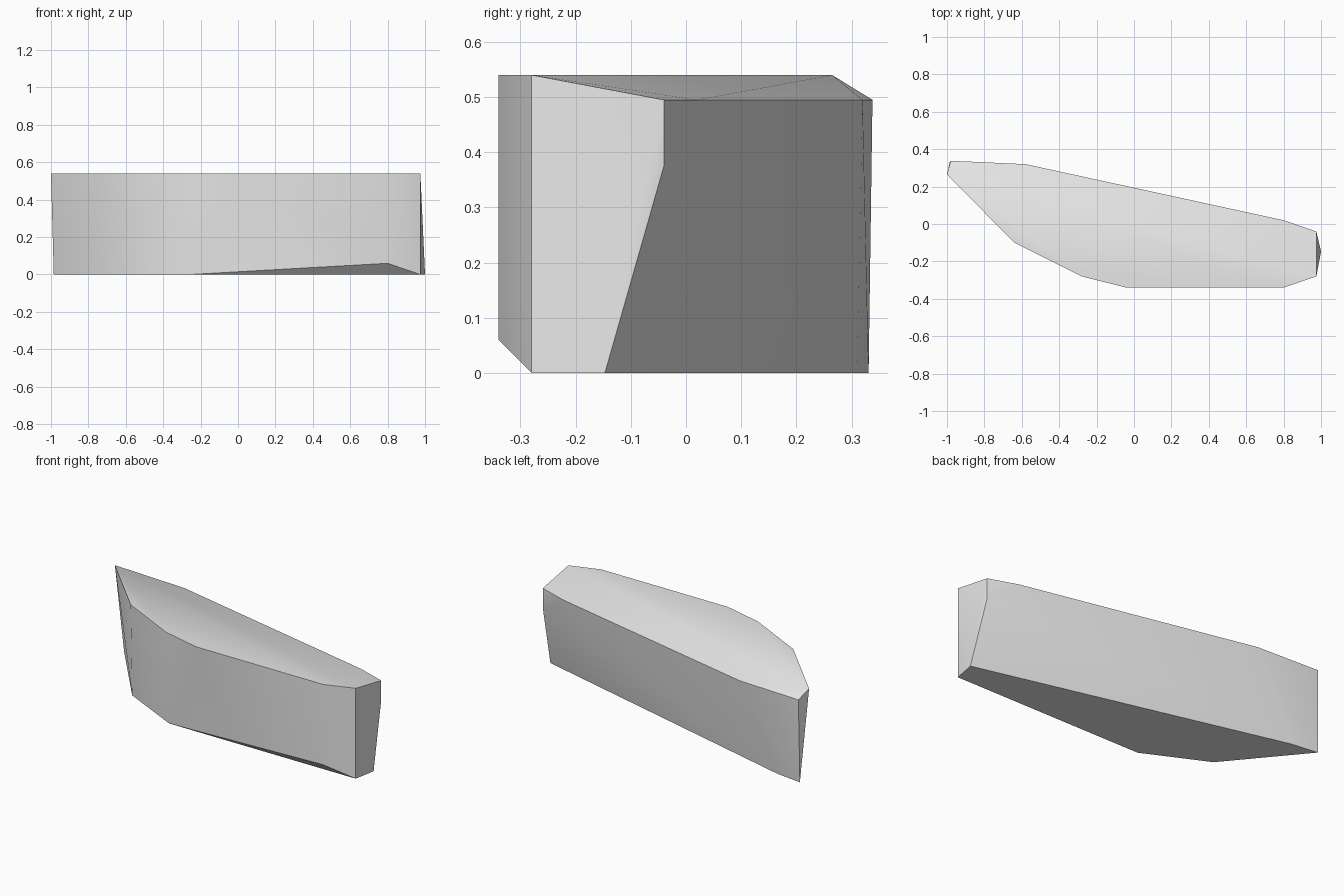
import bpy
import bmesh
import math

cube = bpy.data.objects.get("Cube")
if cube:
    bpy.data.objects.remove(cube, do_unlink=True)

# Material
grey = bpy.data.materials.new("plain_grey")
grey.use_nodes = True
colour = (0.8, 0.8, 0.8, 1)
grey.diffuse_color = colour
grey.node_tree.nodes["Principled BSDF"].inputs["Base Color"].default_value = colour

HIGH, RIM = 0.54, 0.495

# Front rim of the top, left end to right end
front = [(-1, 0.265), (-0.64, -0.10), (-0.28, -0.28),
         (-0.04, -0.34), (0.8, -0.34), (0.975, -0.28)]
# Lower back rim of the top
back = [(-0.98, 0.338), (-0.58, 0.32), (0.8, 0.02), (0.975, -0.04)]
# Flat underside
base = [(-0.985, 0.331), (-0.63, -0.10), (-0.26, -0.28),
        (0.975, -0.28), (1, -0.147), (-0.82, 0.31)]

points = [(x, y, HIGH) for x, y in front]
points += [(x, y, RIM) for x, y in back]
points += [(x, y, 0) for x, y in base]
# Raised front toe and notch of the end face
points += [(0.8, -0.34, 0.06), (0.975, -0.04, 0.375)]

# Faceted block wrapped around the rims
bm = bmesh.new()
for p in points:
    bm.verts.new(p)
bmesh.ops.convex_hull(bm, input=bm.verts[:])
bmesh.ops.dissolve_limit(bm, angle_limit=math.radians(0.5),
                         verts=bm.verts[:], edges=bm.edges[:])
bmesh.ops.recalc_face_normals(bm, faces=bm.faces[:])

mesh = bpy.data.meshes.new("faceted_block")
bm.to_mesh(mesh)
bm.free()
mesh.materials.append(grey)
block = bpy.data.objects.new("faceted_block", mesh)
bpy.context.collection.objects.link(block)

# Smooth sides, sharp rims
bpy.ops.object.select_all(action="DESELECT")
block.select_set(True)
bpy.context.view_layer.objects.active = block
bpy.ops.object.shade_smooth_by_angle(angle=math.radians(30))
